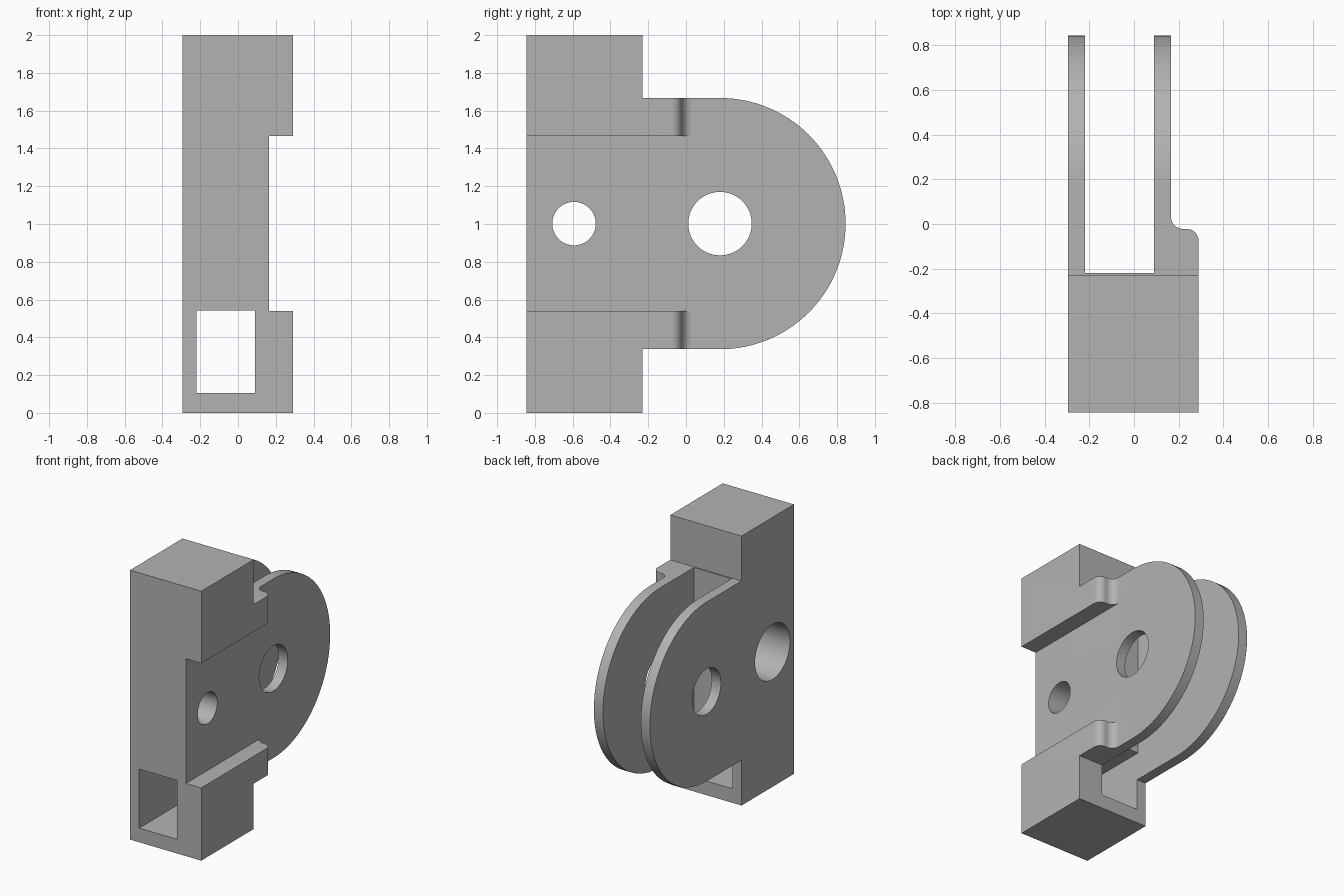
import bpy
import bmesh
from math import sin, cos, pi, radians
from mathutils import Vector

cube = bpy.data.objects.get("Cube")
if cube:
    bpy.data.objects.remove(cube, do_unlink=True)

grey = bpy.data.materials.new("plain_grey")
grey.use_nodes = True
colour = (0.45, 0.45, 0.45, 1)
grey.diffuse_color = colour
grey.node_tree.nodes["Principled BSDF"].inputs["Base Color"].default_value = colour


def arc(cx, cy, r, start, end, n):
    steps = [radians(start + (end - start) * i / n) for i in range(n + 1)]
    return [(cx + r * cos(a), cy + r * sin(a)) for a in steps]


def prism(name, points, axis, low, high):
    """Extrude an outline along x (points are y, z) or z (points are x, y)."""
    bm = bmesh.new()
    place = (lambda p: (low, *p)) if axis == "x" else (lambda p: (*p, low))
    face = bm.faces.new([bm.verts.new(place(p)) for p in points])
    out = bmesh.ops.extrude_face_region(bm, geom=[face])
    move = Vector((high - low, 0, 0) if axis == "x" else (0, 0, high - low))
    verts = [g for g in out["geom"] if isinstance(g, bmesh.types.BMVert)]
    bmesh.ops.translate(bm, verts=verts, vec=move)
    bmesh.ops.recalc_face_normals(bm, faces=bm.faces)
    mesh = bpy.data.meshes.new(name)
    bm.to_mesh(mesh)
    bm.free()
    mesh.materials.append(grey)
    obj = bpy.data.objects.new(name, mesh)
    bpy.context.collection.objects.link(obj)
    return obj


def box(name, x, y, z):
    return prism(name, [(x[0], y[0]), (x[1], y[0]), (x[1], y[1]), (x[0], y[1])], "z", *z)


def bore(name, y, z, r, low, high):
    return prism(name, arc(y, z, r, 0, 360, 64)[:-1], "x", low, high)


def combine(target, tool, operation="DIFFERENCE"):
    mod = target.modifiers.new(tool.name, "BOOLEAN")
    mod.operation, mod.solver, mod.object = operation, "EXACT", tool
    bpy.context.view_layer.objects.active = target
    bpy.ops.object.modifier_apply(modifier=mod.name)
    bpy.data.objects.remove(tool, do_unlink=True)


# Plan outline: block, filleted shoulder and narrower plates
left, right, plate, front, shoulder, r = -0.295, 0.29, 0.165, -0.845, -0.022, 0.055
plan = [(left, front), (right, front)]
plan += arc(right - r, shoulder - r, r, 0, 90, 10)
plan += arc(plate + r, shoulder + r, r, 270, 180, 10)
plan += [(plate, 1), (left, 1)]
bracket = prism("pulley_bracket", plan, "z", -0.2, 2.2)

# Side outline: tall block with a rounded tongue behind
back, hub_y, hub_z, hub_r = -0.23, 0.18, 1.002, 0.665
side = [(-1, 0), (back, 0), (back, hub_z - hub_r)]
side += arc(hub_y, hub_z, hub_r, -90, 90, 64)
side += [(back, hub_z + hub_r), (back, 2), (-1, 2)]
combine(bracket, prism("side_outline", side, "x", -1, 1), "INTERSECT")

# Wheel slot, front window, side recess
combine(bracket, box("wheel_slot", (-0.22, 0.09), (-0.22, 1), (-0.5, 2.5)))
combine(bracket, box("front_window", (-0.22, 0.09), (-1, 0.3), (0.105, 0.543)))
combine(bracket, box("side_recess", (plate, 0.5), (-1, 0.06), (0.54, 1.465)))

# Axle hole, bolt hole and its counterbore
combine(bracket, bore("axle_hole", hub_y, hub_z, 0.168, -1, 1))
combine(bracket, bore("bolt_hole", -0.593, hub_z, 0.115, -1, 1))
combine(bracket, bore("counterbore", -0.593, hub_z, 0.205, -1, -0.01))

bracket.select_set(True)
bpy.context.view_layer.objects.active = bracket
bpy.ops.object.shade_smooth_by_angle(angle=radians(30))
